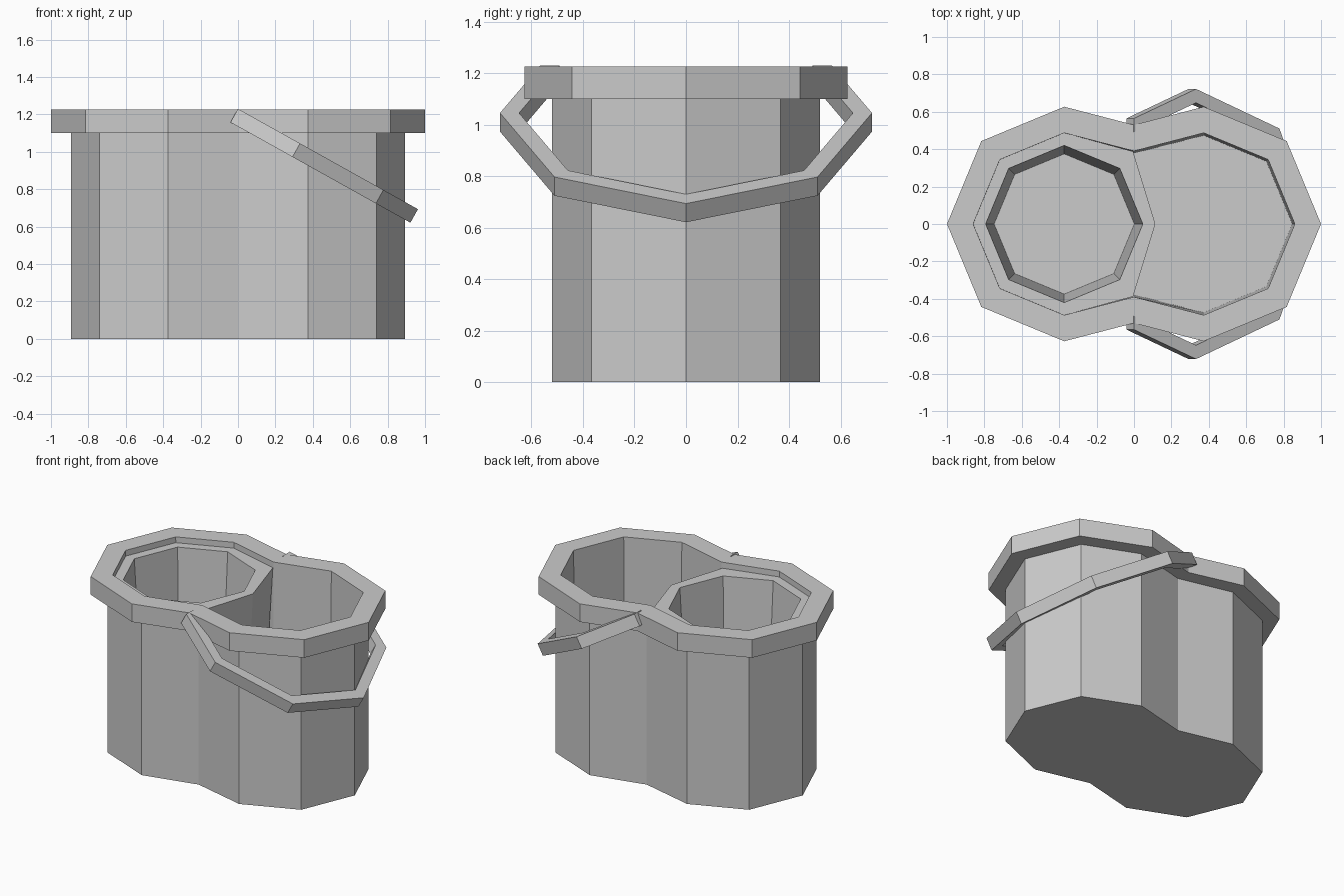
import bpy, bmesh, math
from mathutils import Vector

cube = bpy.data.objects.get("Cube")
if cube:
    bpy.data.objects.remove(cube, do_unlink=True)

grey = bpy.data.materials.new("plain grey")
grey.use_nodes = True
colour = (0.6, 0.6, 0.6, 1)
grey.diffuse_color = colour
grey.node_tree.nodes["Principled BSDF"].inputs["Base Color"].default_value = colour

CX = 0.373           # centre distance of the two joined octagons


def loft(name, loops):
    """Skin a stack of equal-length loops and cap both ends."""
    bm = bmesh.new()
    rings = [[bm.verts.new(p) for p in loop] for loop in loops]
    n = len(rings[0])
    for a, b in zip(rings, rings[1:]):
        for i in range(n):
            j = (i + 1) % n
            bm.faces.new((a[i], a[j], b[j], b[i]))
    bm.faces.new(rings[0])
    bm.faces.new(rings[-1])
    bmesh.ops.recalc_face_normals(bm, faces=bm.faces)
    mesh = bpy.data.meshes.new(name)
    bm.to_mesh(mesh)
    bm.free()
    mesh.materials.append(grey)
    obj = bpy.data.objects.new(name, mesh)
    bpy.context.collection.objects.link(obj)
    return obj


def double_octagon(r, waist, z):
    """Two octagons merged at a waist on x = 0."""
    d = r * math.sqrt(0.5)
    q = [(CX + r, 0), (CX + d, d), (CX, r), (0, waist)]
    half = q + [(-x, y) for x, y in reversed(q[:3])]
    return [(x, y, z) for x, y in half + [(x, -y) for x, y in half[-2:0:-1]]]


def octagon(r, z):
    return [(-CX + r * math.cos(i * math.pi / 4), r * math.sin(i * math.pi / 4), z)
            for i in range(8)]


def insert_outline(scale, z):
    """Octagon whose waist corners meet the bucket wall."""
    pts = octagon(0.487, z)
    pts[1] = (-0.005, 0.388, z)
    pts[7] = (-0.005, -0.388, z)
    return [(-CX + (x + CX) * scale, y * scale, z) for x, y, z in pts]


# Bucket with overhanging rim and hollow inside
loft("bucket", [
    double_octagon(0.52, 0.43, 0),
    double_octagon(0.52, 0.43, 1.10),
    double_octagon(0.627, 0.53, 1.10),
    double_octagon(0.627, 0.53, 1.225),
    double_octagon(0.487, 0.39, 1.225),
    double_octagon(0.473, 0.378, 0.05),
])

# Wringer cup set in one side
loft("wringer_cup", [
    insert_outline(0.92, 0.42),
    insert_outline(1, 1.185),
    octagon(0.42, 1.185),
    octagon(0.375, 0.46),
])

# Tilted carrying handle: half octagon bar with square section
along = Vector((0.873, 0, -0.487))
normal = Vector((0.487, 0, 0.873))
start = Vector((0, 0, 1.23))
PIVOT, THICK = 0.38, 0.083


def arc(r):
    pts = [(PIVOT + r * math.cos(a * math.pi / 4), r * math.sin(a * math.pi / 4))
           for a in range(-2, 3)]
    end = r - PIVOT * math.tan(math.pi / 8)
    return [(0, -end)] + pts + [(0, end)]


sections = []
for (to, yo), (ti, yi) in zip(arc(0.722), arc(0.648)):
    o = start + along * to + Vector((0, yo, 0))
    i = start + along * ti + Vector((0, yi, 0))
    sections.append([o, i, i - normal * THICK, o - normal * THICK])
loft("handle", sections)
